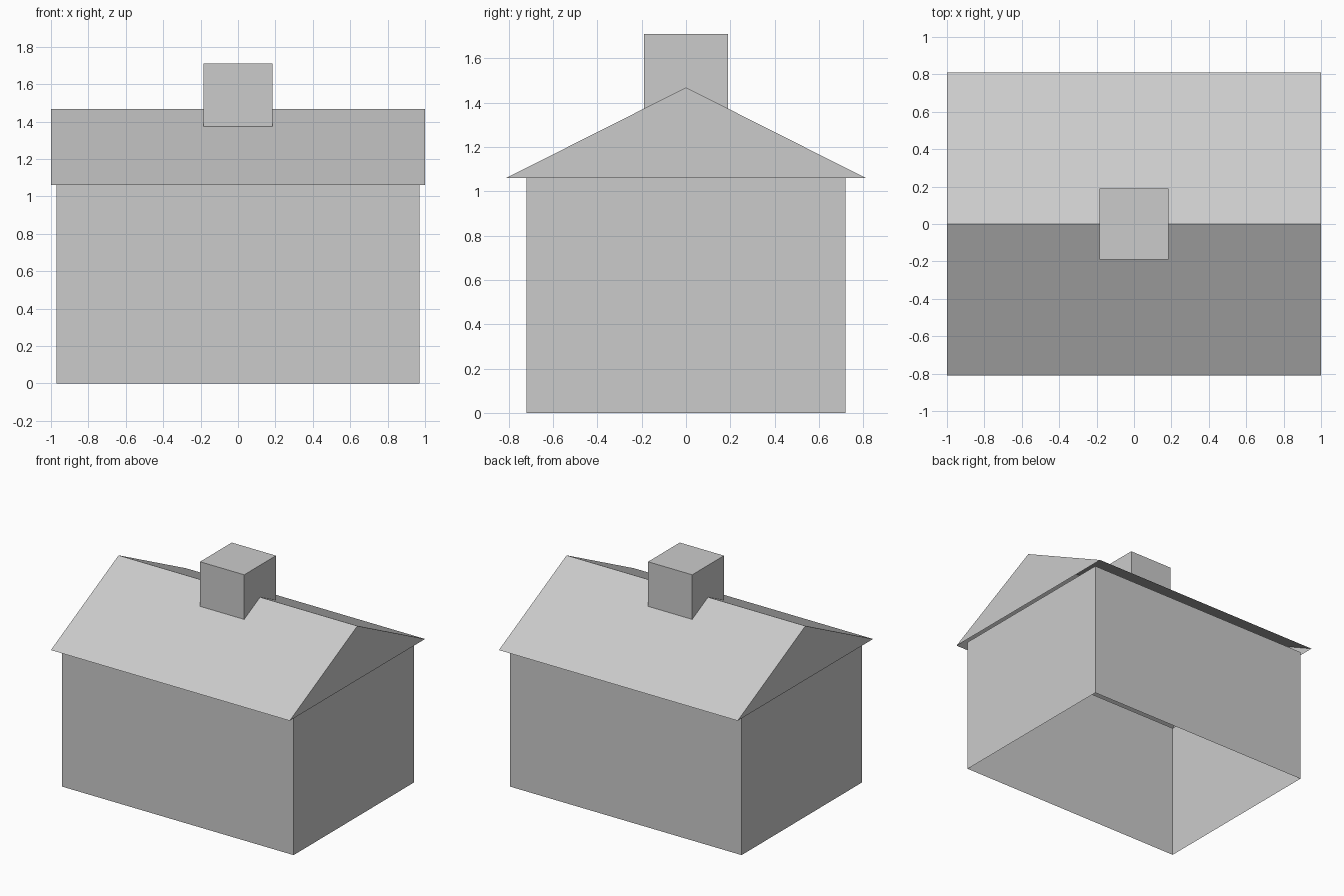
import bpy
import bmesh

cube = bpy.data.objects.get("Cube")
if cube:
    bpy.data.objects.remove(cube)

grey = bpy.data.materials.new("plain_grey")
grey.use_nodes = True
grey.diffuse_color = (0.6, 0.6, 0.6, 1)
grey.node_tree.nodes["Principled BSDF"].inputs["Base Color"].default_value = (0.6, 0.6, 0.6, 1)


def add_object(name, bm):
    bmesh.ops.recalc_face_normals(bm, faces=bm.faces)
    mesh = bpy.data.meshes.new(name)
    bm.to_mesh(mesh)
    bm.free()
    mesh.materials.append(grey)
    obj = bpy.data.objects.new(name, mesh)
    bpy.context.collection.objects.link(obj)
    return obj


def end_capped_sheet(name, half_x, path, notch=()):
    """Sweep an open y-z path along x and cap both ends; the underside stays open."""
    bm = bmesh.new()
    ends = [[bm.verts.new((x, y, z)) for y, z in (*path, *notch)]
            for x in (-half_x, half_x)]
    a, b = ends
    for i in range(len(path) - 1):
        bm.faces.new((a[i], a[i + 1], b[i + 1], b[i]))
    for end in ends:
        bm.faces.new(end)
    return add_object(name, bm)


EAVE_Z, RIDGE_Z, EAVE_Y = 1.06, 1.468, 0.81
WALL_X, WALL_Y = 0.97, 0.72
STACK_X, STACK_Y, STACK_TOP = 0.185, 0.19, 1.71

# Walls: four sides, open below and above
bm = bmesh.new()
bmesh.ops.create_cube(bm, size=1)
bmesh.ops.delete(bm, geom=[f for f in bm.faces if abs(f.normal.z) > 0.5],
                 context='FACES_ONLY')
for v in bm.verts:
    v.co = (v.co.x * 2 * WALL_X, v.co.y * 2 * WALL_Y, (v.co.z + 0.5) * EAVE_Z)
add_object("walls", bm)

# Gable roof: two slopes and closed gable ends, open underneath
end_capped_sheet("roof", 1.0, [(-EAVE_Y, EAVE_Z), (0, RIDGE_Z), (EAVE_Y, EAVE_Z)])

# Chimney: sits astride the ridge, its foot following the slopes
foot = RIDGE_Z - (RIDGE_Z - EAVE_Z) * STACK_Y / EAVE_Y
end_capped_sheet("chimney", STACK_X,
                 [(-STACK_Y, foot), (-STACK_Y, STACK_TOP),
                  (STACK_Y, STACK_TOP), (STACK_Y, foot)],
                 notch=[(0, RIDGE_Z)])
